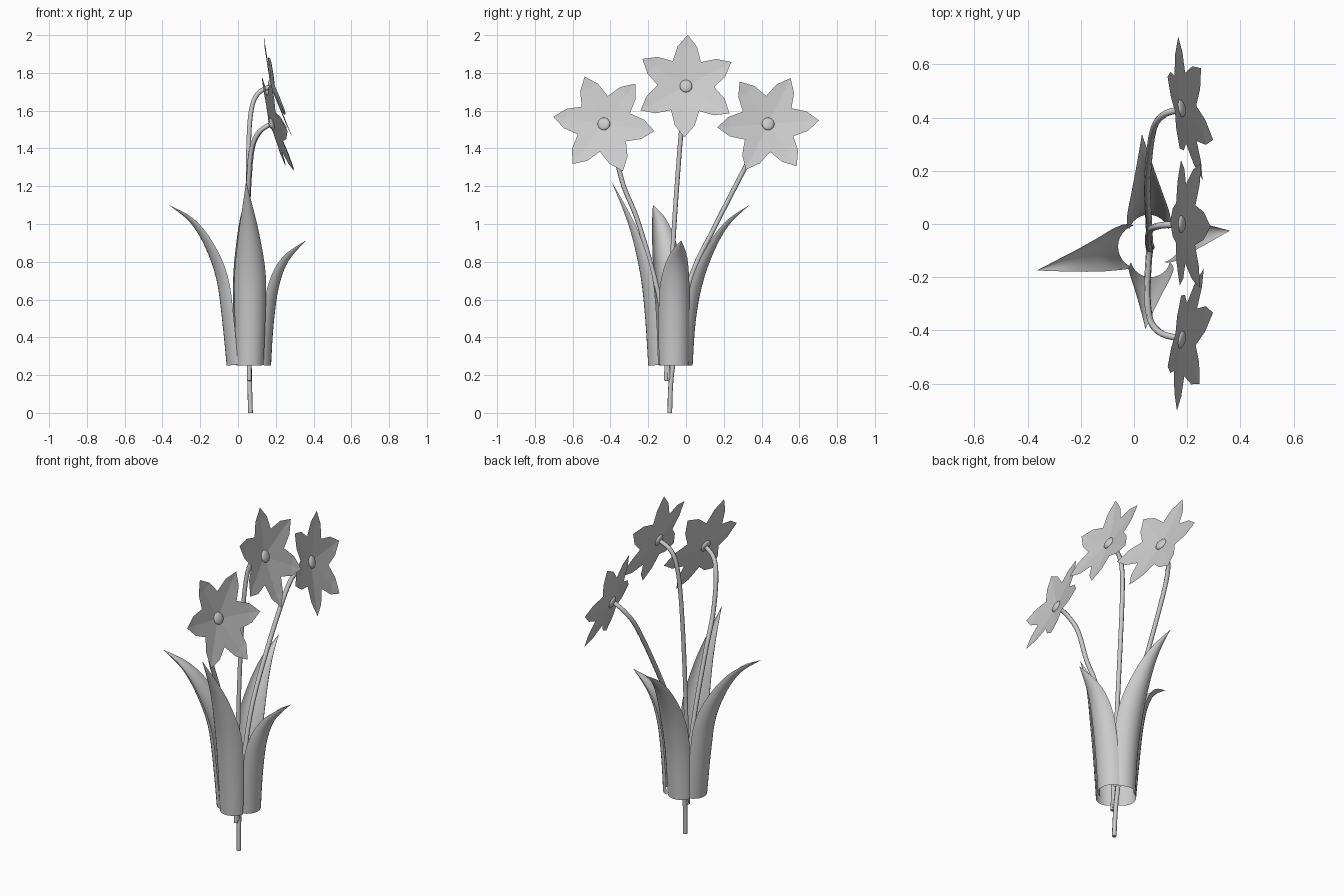
import bpy, bmesh, math
from mathutils import Vector

if "Cube" in bpy.data.objects:
    bpy.data.objects.remove(bpy.data.objects["Cube"])


def add_mesh(name, bm, smooth=True):
    bm.normal_update()
    me = bpy.data.meshes.new(name)
    bm.to_mesh(me)
    bm.free()
    ob = bpy.data.objects.new(name, me)
    bpy.context.collection.objects.link(ob)
    for p in me.polygons:
        p.use_smooth = smooth
    return ob


def spline(rows, t):
    """Catmull-Rom point along a list of rows, t in 0..1."""
    n = len(rows) - 1
    i = min(int(t * n), n - 1)
    f = t * n - i
    p = [Vector(rows[max(0, min(n, i + k))]) for k in (-1, 0, 1, 2)]
    return 0.5 * (2 * p[1] + (p[2] - p[0]) * f
                  + (2 * p[0] - 5 * p[1] + 4 * p[2] - p[3]) * f ** 2
                  + (3 * p[1] - p[0] - 3 * p[2] + p[3]) * f ** 3)


# Leaves: channel-shaped blades; rows are (outward position, height, half width, sideways)
def leaf(name, axis, sign, rows, steps=20, cols=12):
    bm = bmesh.new()
    grid = []
    for s in range(steps + 1):
        t = s / steps
        c = spline([(r[0], r[1], r[2]) for r in rows], t)
        side = spline([(r[3], 0, 0) for r in rows], t).x
        d = (spline([r[:3] for r in rows], min(1, t + 0.02))
             - spline([r[:3] for r in rows], max(0, t - 0.02)))
        tan = Vector((d.x, d.y)).normalized()
        inward = Vector((-sign * tan.y, sign * tan.x))
        w = max(c.z, 0.0005)
        line = []
        for k in range(cols + 1):
            a = math.radians(75) * (2 * k / cols - 1)
            depth = 0.75 * w * (1 - math.cos(a)) / (1 - math.cos(math.radians(75)))
            lat = side + w * math.sin(a) / math.sin(math.radians(75))
            out, z = c.x + inward.x * depth, c.y + inward.y * depth
            line.append(bm.verts.new((out, lat, z) if axis == 'x' else (lat, out, z)))
        grid.append(line)
    for a, b in zip(grid, grid[1:]):
        for k in range(cols):
            q = (a[k], a[k + 1], b[k + 1], b[k])
            bm.faces.new(q if (axis == 'x') == (sign > 0) else q[::-1])
    add_mesh(name, bm)


leaf("right_leaf", 'x', 1, [(.175, .25, .08, -.063), (.188, .46, .082, -.063), (.215, .66, .078, -.06),
                            (.265, .80, .052, -.045), (.36, .913, 0, -.025)])
leaf("left_leaf", 'x', -1, [(-.06, .25, .08, -.085), (-.085, .5, .084, -.085), (-.115, .71, .083, -.09),
                            (-.175, .88, .064, -.115), (-.255, 1.01, .036, -.143), (-.365, 1.10, 0, -.175)])
leaf("front_leaf", 'y', -1, [(-.20, .25, .073, .062), (-.216, .5, .081, .064), (-.24, .72, .083, .064),
                             (-.285, .93, .056, .058), (-.335, 1.08, .028, .051), (-.395, 1.225, 0, .043)])
leaf("back_leaf", 'y', 1, [(.035, .25, .073, .055), (.053, .5, .08, .055), (.095, .71, .08, .055),
                           (.165, .89, .056, .048), (.24, 1.01, .03, .04), (.337, 1.10, 0, .03)])


# Stems: thin round tubes bending forward into each flower
def stem(name, pts, radius=0.0125):
    cu = bpy.data.curves.new(name, 'CURVE')
    cu.dimensions = '3D'
    cu.bevel_depth = radius
    cu.bevel_resolution = 2
    cu.use_fill_caps = True
    sp = cu.splines.new('POLY')
    n = 28
    sp.points.add(n)
    for i in range(n + 1):
        sp.points[i].co = (*spline(pts, i / n), 1)
    sp.use_smooth = True
    tmp = bpy.data.objects.new(name + "_path", cu)
    bpy.context.collection.objects.link(tmp)
    bpy.context.view_layer.update()
    me = bpy.data.meshes.new_from_object(tmp.evaluated_get(bpy.context.evaluated_depsgraph_get()))
    bpy.data.objects.remove(tmp)
    ob = bpy.data.objects.new(name, me)
    bpy.context.collection.objects.link(ob)
    for p in me.polygons:
        p.use_smooth = True


stem("middle_stem", [(.06, -.105, .17), (.057, -.09, .5), (.053, -.062, 1.0), (.056, -.033, 1.4),
                     (.07, -.015, 1.6), (.105, -.005, 1.69), (.175, 0, 1.73)])
stem("front_stem", [(.06, -.09, .18), (.055, -.14, .6), (.05, -.25, 1.0), (.055, -.33, 1.2),
                    (.07, -.38, 1.39), (.11, -.415, 1.485), (.175, -.43, 1.53)])
stem("back_stem", [(.066, -.086, 0), (.06, -.07, .25), (.055, .02, .7), (.05, .16, 1.0),
                   (.07, .345, 1.36), (.11, .41, 1.48), (.175, .43, 1.53)])


# Flowers: six creased petals tilted up and cupped forward, with a small round centre
def flower(name, cy, cz, phase, radius, lean):
    def at(ang, r, lift=0.0):
        a = math.radians(ang)
        dy, dz = r * math.cos(a), r * math.sin(a)
        return (0.172 - 0.28 * dz - lean * dy + 0.04 * r / 0.27 + lift, cy + dy, cz + dz)

    bm = bmesh.new()
    mid = bm.verts.new(at(0, 0))
    notches = [bm.verts.new(at(phase + 60 * i - 30, radius * .55)) for i in range(6)]
    for i in range(6):
        a = phase + 60 * i
        rib = bm.verts.new(at(a, radius * .74, -.004))
        tip = bm.verts.new(at(a, radius))
        lo = bm.verts.new(at(a - 14, radius * .79))
        hi = bm.verts.new(at(a + 14, radius * .79))
        n0, n1 = notches[i], notches[(i + 1) % 6]
        for f in ((mid, n0, lo, rib), (mid, rib, hi, n1), (rib, lo, tip), (rib, tip, hi)):
            bm.faces.new(f)
    add_mesh(name + "_petals", bm, smooth=False)

    bm = bmesh.new()
    bmesh.ops.create_uvsphere(bm, u_segments=16, v_segments=10, radius=0.033)
    bmesh.ops.scale(bm, vec=(0.45, 1, 1), verts=bm.verts)
    for v in bm.verts:
        v.co = Vector((0.177 - 0.28 * v.co.z - lean * v.co.y + v.co.x, cy + v.co.y, cz + v.co.z))
    add_mesh(name + "_centre", bm)


flower("middle_flower", 0, 1.73, 88, .272, 0)
flower("front_flower", -.435, 1.53, -8, .27, -.15)
flower("back_flower", .435, 1.53, 4, .27, .15)
